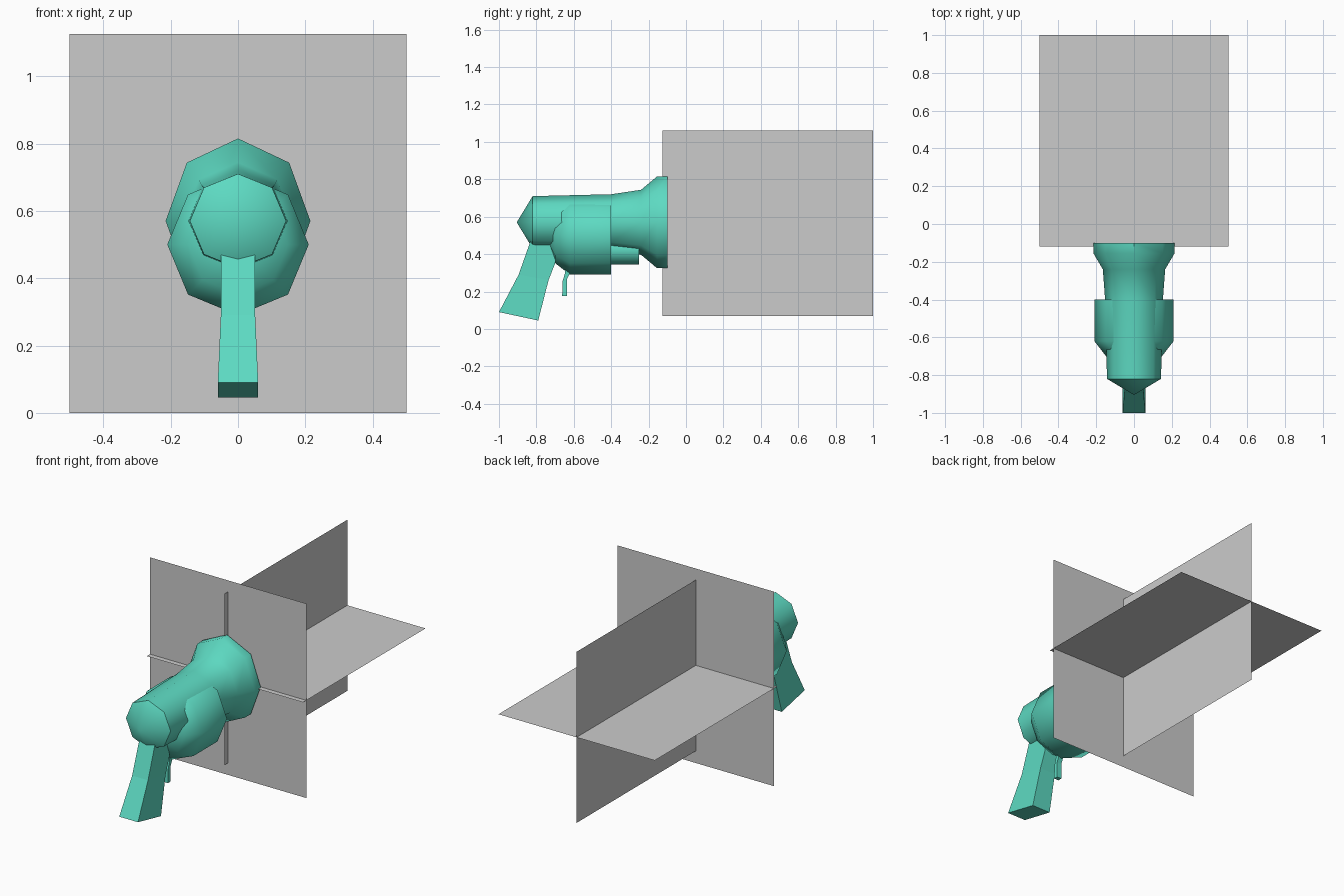
import bpy, math

if "Cube" in bpy.data.objects:
    bpy.data.objects.remove(bpy.data.objects["Cube"])

teal = bpy.data.materials.new("teal_plastic")
teal.diffuse_color = (0.11, 0.70, 0.54, 1)
teal.use_nodes = True
teal.node_tree.nodes["Principled BSDF"].inputs["Base Color"].default_value = teal.diffuse_color


def make(name, verts, faces, mat=None, smooth=None):
    me = bpy.data.meshes.new(name)
    me.from_pydata(verts, [], faces)
    me.update()
    ob = bpy.data.objects.new(name, me)
    bpy.context.collection.objects.link(ob)
    if mat:
        me.materials.append(mat)
    if smooth:
        bpy.ops.object.select_all(action='DESELECT')
        ob.select_set(True)
        bpy.context.view_layer.objects.active = ob
        bpy.ops.object.shade_smooth_by_angle(angle=math.radians(smooth))
    return ob


def loft(name, rings, smooth=None, tip=None):
    """Skin equal-sized rings of points; close the start with a tip or a cap."""
    n = len(rings[0])
    verts = [p for r in rings for p in r]
    faces = [(k * n + i, k * n + (i + 1) % n, (k + 1) * n + (i + 1) % n, (k + 1) * n + i)
             for k in range(len(rings) - 1) for i in range(n)]
    if tip:
        verts.append(tip)
        faces += [((i + 1) % n, i, len(verts) - 1) for i in range(n)]
    else:
        faces.append(tuple(reversed(range(n))))
    faces.append(tuple(range((len(rings) - 1) * n, len(rings) * n)))
    return make(name, verts, faces, teal, smooth)


def octagon(y, rx, rz, z):
    return [(rx * math.sin(i * math.pi / 4), y, z - rz * math.cos(i * math.pi / 4))
            for i in range(8)]


# Octagonal barrel with pointed rear and flared muzzle
barrel = [(-0.82, 0.143, 0.14), (-0.40, 0.153, 0.15), (-0.24, 0.165, 0.174),
          (-0.155, 0.215, 0.245), (-0.10, 0.215, 0.245)]
loft("barrel", [octagon(y, rx, rz, 0.57) for y, rx, rz in barrel], 50, (0, -0.905, 0.57))

# Domed pod slung under the barrel
pod = [(-0.735, 0.05), (-0.70, 0.148), (-0.62, 0.21), (-0.40, 0.21)]
loft("lower_pod", [octagon(y, r, r, 0.50) for y, r in pod], 50)

# Short tube ahead of the pod
loft("under_tube", [octagon(y, 0.075, 0.075, 0.42) for y in (-0.42, -0.25)], 50)


# Handle and trigger: sections from top to bottom (rear y, z, front y, z, half width)
def strip(name, sections):
    loft(name, [[(-w, ya, za), (w, ya, za), (w, yb, zb), (-w, yb, zb)][::-1]
                for ya, za, yb, zb, w in sections])


strip("handle", [(-0.82, 0.50, -0.68, 0.47, 0.05), (-0.835, 0.46, -0.70, 0.35, 0.05),
                 (-0.895, 0.29, -0.735, 0.26, 0.051), (-1.0, 0.09, -0.79, 0.045, 0.06)])
strip("trigger", [(-0.645, 0.34, -0.60, 0.34, 0.015), (-0.648, 0.295, -0.622, 0.297, 0.015),
                  (-0.66, 0.255, -0.637, 0.265, 0.015), (-0.662, 0.175, -0.637, 0.175, 0.015)])

# Muzzle flash: three crossed planes
quad = [(0, 1, 2, 3)]
make("flash_upright", [(0, -0.125, 0.07), (0, 1, 0.07), (0, 1, 1.06), (0, -0.125, 1.06)], quad)
make("flash_level", [(-0.5, -0.12, 0.565), (0.5, -0.12, 0.565), (0.5, 1, 0.565), (-0.5, 1, 0.565)], quad)
make("flash_cross", [(-0.5, -0.09, 0), (0.5, -0.09, 0), (0.5, -0.09, 1.125), (-0.5, -0.09, 1.125)], quad)
